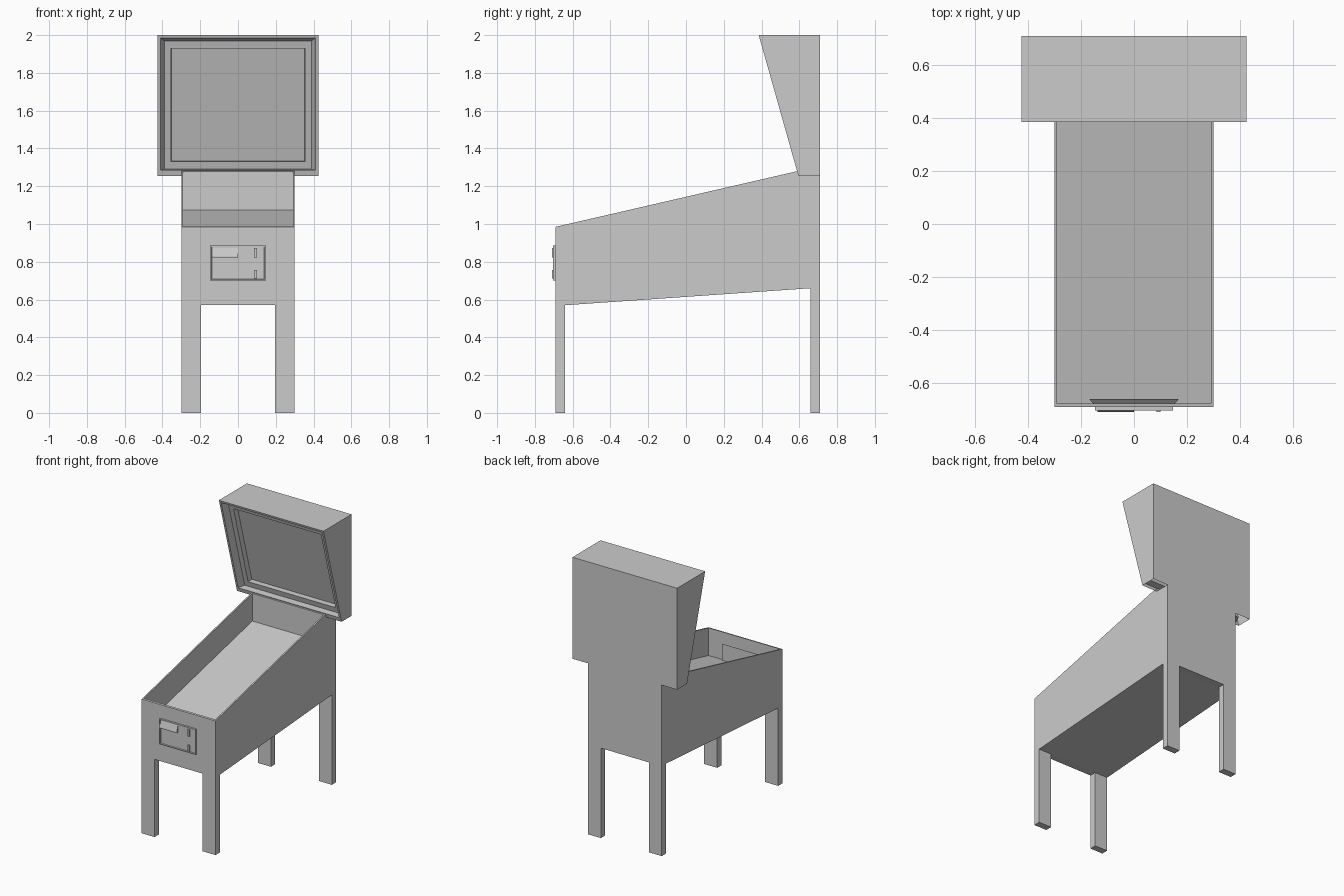
import bpy, bmesh

if "Cube" in bpy.data.objects:
    bpy.data.objects.remove(bpy.data.objects["Cube"])


def mesh_object(name, bm):
    bmesh.ops.recalc_face_normals(bm, faces=bm.faces[:])
    me = bpy.data.meshes.new(name)
    bm.to_mesh(me)
    bm.free()
    ob = bpy.data.objects.new(name, me)
    bpy.context.collection.objects.link(ob)
    return ob


def prism(name, profile, x0, x1):
    """Side profile of (y, z) points extruded along x."""
    bm = bmesh.new()
    face = bm.faces.new([bm.verts.new((x0, y, z)) for y, z in profile])
    ext = bmesh.ops.extrude_face_region(bm, geom=[face])
    verts = [v for v in ext["geom"] if isinstance(v, bmesh.types.BMVert)]
    bmesh.ops.translate(bm, vec=(x1 - x0, 0, 0), verts=verts)
    return mesh_object(name, bm)


def box(name, x0, x1, y0, y1, z0, z1):
    return prism(name, [(y0, z0), (y1, z0), (y1, z1), (y0, z1)], x0, x1)


def ring(bm, hw, z0, z1, y_of):
    return [bm.verts.new((x, y_of(z), z))
            for x, z in ((-hw, z0), (hw, z0), (hw, z1), (-hw, z1))]


def bridge(bm, a, b, skip=()):
    for i in range(4):
        if i not in skip:
            j = (i + 1) % 4
            bm.faces.new((a[i], a[j], b[j], b[i]))


# Cabinet body with an open sloping playfield well
cabinet = prism("cabinet", [(-.69, .57), (-.64, .57), (.66, .66), (.71, .66),
                            (.71, 1.255), (.597, 1.255), (.59, 1.28), (-.69, .985)],
                -.30, .30)
well = prism("well_cutter", [(-.677, .785), (.58, 1.075), (.58, 1.4), (-.677, 1.4)],
             -.29, .29)
well.hide_render = True
mod = cabinet.modifiers.new("well", 'BOOLEAN')
mod.operation = 'DIFFERENCE'
mod.solver = 'EXACT'
mod.object = well
bpy.context.view_layer.objects.active = cabinet
bpy.ops.object.modifier_apply(modifier=mod.name)
bpy.data.objects.remove(well)

# Legs
for side, s in (("left", -1), ("right", 1)):
    xa, xb = sorted((s * .30, s * .195))
    box(f"front_leg_{side}", xa, xb, -.69, -.64, 0, .57)
    box(f"back_leg_{side}", xa, xb, .66, .71, 0, .66)


# Backbox: leaning front with rim, recess and inner screen panel
def front(depth):
    return lambda z: .595 - (z - 1.255) * .21 / .745 + depth


bm = bmesh.new()
back = ring(bm, .425, 1.255, 2.0, lambda z: .71)
rings = [ring(bm, hw, z0, z1, front(d)) for hw, z0, z1, d in (
    (.425, 1.255, 2.0, 0), (.41, 1.285, 1.985, 0), (.39, 1.29, 1.97, .05),
    (.355, 1.33, 1.93, .05), (.352, 1.333, 1.928, .09))]
bm.faces.new(back)
bridge(bm, back, rings[0], skip=(0,))  # underside is open
for a, b in zip(rings, rings[1:]):
    bridge(bm, a, b)
bm.faces.new(rings[-1])
mesh_object("backbox", bm)

# Coin door: tapered plate through the front wall, with a shallow rim
bm = bmesh.new()
loops = [ring(bm, hw, z0, z1, lambda z, y=y: y) for hw, z0, z1, y in (
    (.17, .675, .91, -.66), (.147, .70, .885, -.685), (.147, .70, .885, -.704),
    (.14, .706, .879, -.704), (.138, .708, .877, -.698))]
bm.faces.new(loops[0])
for a, b in zip(loops, loops[1:]):
    bridge(bm, a, b)
bm.faces.new(loops[-1])
mesh_object("coin_door", bm)

# Sloped flap and two coin slots on the door
prism("door_flap", [(-.697, .877), (-.71, .83), (-.71, .822), (-.697, .822)], -.138, 0)
for i, (z0, z1) in enumerate(((.711, .757), (.822, .872))):
    box(f"coin_slot_{i + 1}", .085, .10, -.71, -.697, z0, z1)
